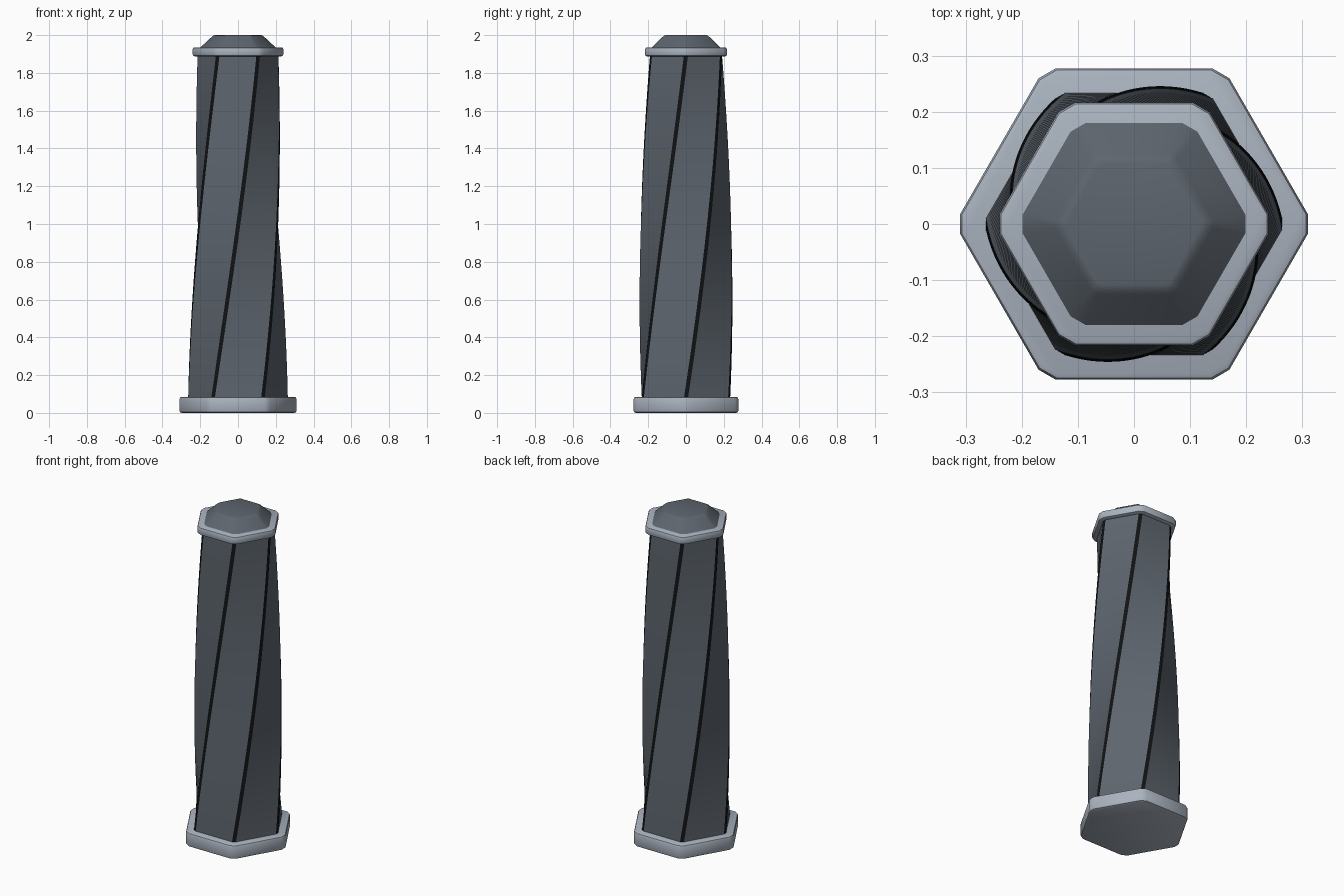
import bpy, bmesh
from math import cos, sin, radians, sqrt

if "Cube" in bpy.data.objects:
    bpy.data.objects.remove(bpy.data.objects["Cube"])


def material(name, rgb):
    m = bpy.data.materials.new(name)
    m.diffuse_color = (*rgb, 1)
    m.use_nodes = True
    m.node_tree.nodes["Principled BSDF"].inputs["Base Color"].default_value = m.diffuse_color
    return m


LIGHT = material("light_metal", (0.40, 0.45, 0.52))
DARK = material("dark_metal", (0.11, 0.13, 0.155))
BLACK = material("black_trim", (0.005, 0.006, 0.007))


def hex_ring(radius, chamfer, turn=0):
    """Hexagon with cut corners: 12 points, chamfer edges at even indices."""
    pts = []
    for k in range(6):
        a = radians(60 * k + turn)
        r, t = radius - chamfer / 2, chamfer * sqrt(3) / 2
        for s in (-t, t):
            pts.append((r * cos(a) - s * sin(a), r * sin(a) + s * cos(a)))
    return pts


def loft(name, rings, mats, trim=False, angle=25):
    """Skin a stack of (z, radius, chamfer, turn) rings and close the ends."""
    bm = bmesh.new()
    rows = [[bm.verts.new((x, y, z)) for x, y in hex_ring(r, c, t)]
            for z, r, c, t in rings]
    for lo, hi in zip(rows, rows[1:]):
        for i in range(12):
            j = (i + 1) % 12
            f = bm.faces.new((lo[i], lo[j], hi[j], hi[i]))
            f.material_index = 1 if trim and i % 2 == 0 else 0
    bm.faces.new(rows[0][::-1])
    bm.faces.new(rows[-1])
    me = bpy.data.meshes.new(name)
    bm.to_mesh(me)
    bm.free()
    for m in mats:
        me.materials.append(m)
    ob = bpy.data.objects.new(name, me)
    bpy.context.collection.objects.link(ob)
    bpy.ops.object.select_all(action='DESELECT')
    bpy.context.view_layer.objects.active = ob
    ob.select_set(True)
    bpy.ops.object.shade_smooth_by_angle(angle=radians(angle))
    return ob


def plate(name, z0, z1, radius, soft):
    """Hexagonal slab with softened rims."""
    k = 0.3 * soft
    rings = [(z0, radius - soft, 0.02, 0), (z0 + k, radius - k, 0.02, 0),
             (z0 + soft, radius, 0.02, 0), (z1 - soft, radius, 0.02, 0),
             (z1 - k, radius - k, 0.02, 0), (z1, radius - soft, 0.02, 0)]
    return loft(name, rings, [LIGHT], angle=35)


# foot and collar plates
plate("base_plate", 0.0, 0.085, 0.32, 0.012)
plate("collar_plate", 1.888, 1.935, 0.25, 0.01)

# tapered shaft twisted by 60 degrees, black trim on the cut corners
N = 48
shaft = [(0.08 + 1.815 * i / N, 0.27 - 0.05 * i / N, 0.0125, 60 * i / N)
         for i in range(N + 1)]
loft("twisted_shaft", shaft, [DARK, BLACK], trim=True)

# low pyramid cap
loft("cap", [(1.925, 0.21, 0.018, 0), (1.935, 0.208, 0.018, 0),
             (1.989, 0.145, 0.008, 0), (1.997, 0.135, 0.007, 0),
             (2.0, 0.124, 0.006, 0)], [DARK])
